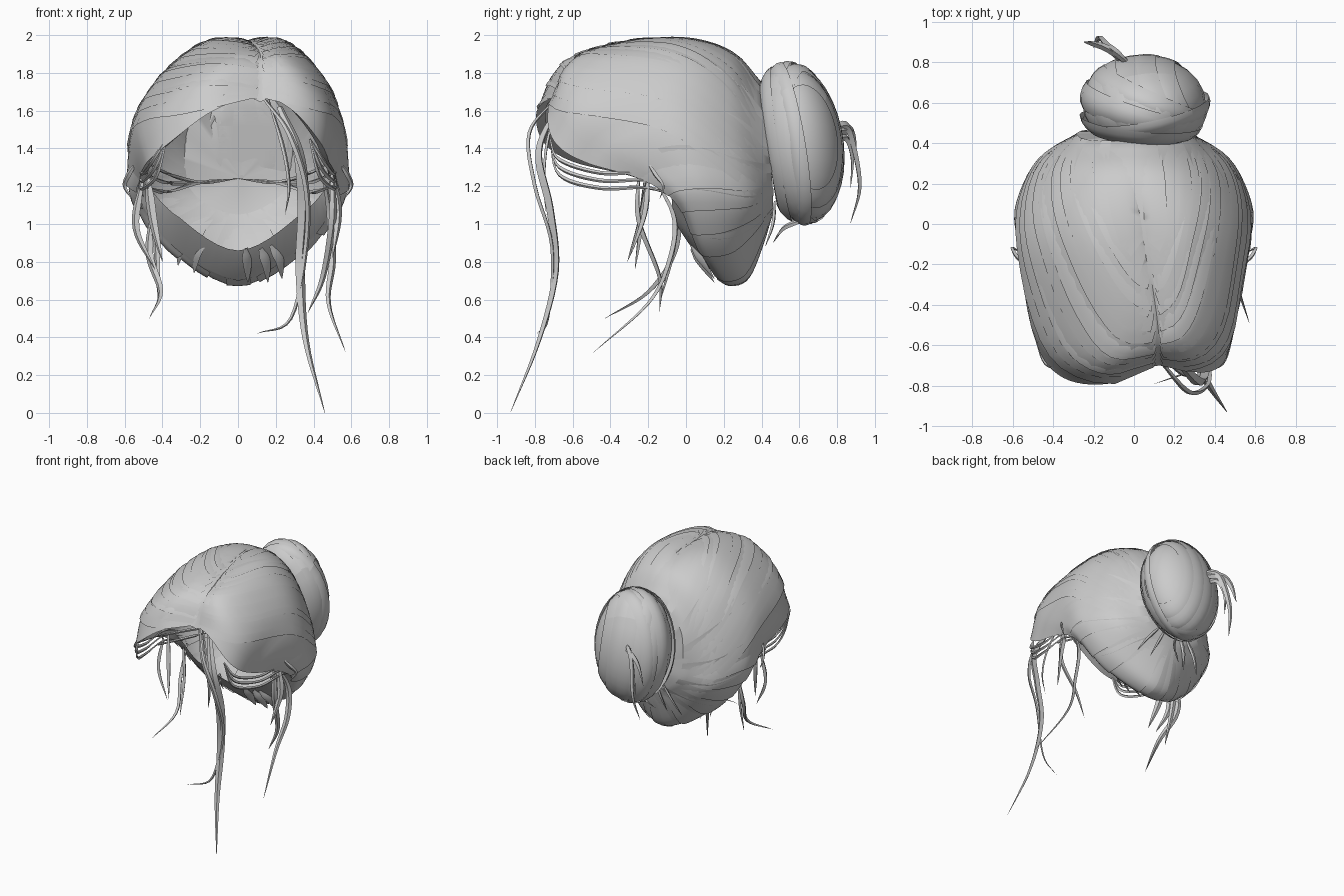
import bpy, math, random
from mathutils import Vector as V

if "Cube" in bpy.data.objects:
    bpy.data.objects.remove(bpy.data.objects["Cube"])

random.seed(4)
mat = bpy.data.materials.new("hair_grey")
mat.diffuse_color = (0.6, 0.6, 0.6, 1)
mat.use_nodes = True
mat.node_tree.nodes["Principled BSDF"].inputs["Base Color"].default_value = mat.diffuse_color


class Part:
    """Collects grids of points into one mesh object."""
    def __init__(self):
        self.v, self.f = [], []

    def grid(self, rows, closed=False):
        b, n = len(self.v), len(rows[0])
        for r in rows:
            self.v += [tuple(p) for p in r]
        for i in range(len(rows) - 1):
            for j in range(n if closed else n - 1):
                k = (j + 1) % n
                self.f.append((b + i*n + j, b + i*n + k, b + (i+1)*n + k, b + (i+1)*n + j))

    def make(self, name, angle=40):
        me = bpy.data.meshes.new(name)
        me.from_pydata(self.v, [], self.f)
        me.validate()
        me.materials.append(mat)
        ob = bpy.data.objects.new(name, me)
        bpy.context.collection.objects.link(ob)
        bpy.ops.object.select_all(action='DESELECT')
        ob.select_set(True)
        bpy.context.view_layer.objects.active = ob
        bpy.ops.object.shade_smooth_by_angle(angle=math.radians(angle))


def spline(pts, t):
    """Catmull-Rom through points, t from 0 to len-1."""
    n = len(pts) - 1
    i = max(0, min(int(math.floor(t)), n - 1))
    t -= i
    b, c = pts[i], pts[i+1]
    a = pts[i-1] if i > 0 else 2*b - c
    d = pts[i+2] if i + 2 <= n else 2*c - b
    return 0.5 * (2*b + (c-a)*t + (2*a - 5*b + 4*c - d)*t*t + (3*b - a - 3*c + d)*t**3)


# Half of the scalp sweep: lines from the hairline back to the gather, top to nape
HALF = [
    [(0, -.70, 1.68), (0, -.56, 1.91), (0, -.12, 1.985), (0, .22, 1.93), (0, .41, 1.74)],
    [(.21, -.79, 1.60), (.22, -.63, 1.84), (.22, -.12, 1.955), (.20, .22, 1.88), (.15, .41, 1.68)],
    [(.39, -.76, 1.44), (.42, -.59, 1.66), (.41, -.10, 1.80), (.35, .22, 1.74), (.25, .42, 1.55)],
    [(.48, -.60, 1.33), (.52, -.44, 1.48), (.535, -.07, 1.59), (.45, .24, 1.52), (.28, .44, 1.42)],
    [(.52, -.25, 1.24), (.56, -.15, 1.30), (.58, .04, 1.34), (.48, .29, 1.30), (.28, .45, 1.30)],
    [(.51, -.05, 1.11), (.55, .01, 1.12), (.54, .15, 1.12), (.44, .34, 1.12), (.25, .46, 1.18)],
    [(.33, .06, .88), (.36, .11, .86), (.34, .24, .88), (.27, .37, .98), (.14, .46, 1.09)],
    [(0, .17, .71), (0, .24, .68), (0, .33, .72), (0, .41, .90), (0, .46, 1.05)],
]
LINES = []
for k in range(14):
    i, s = (k, 1) if k <= 7 else (14 - k, -1)
    LINES.append([V((s*x, y, z)) for x, y, z in HALF[i]])


def scalp(u, v):
    k = math.floor(u)
    q = [spline(LINES[(k + d) % 14], v) for d in (-1, 0, 1, 2)]
    p = spline(q, 1 + u - k)
    d = abs((u + 7) % 14 - 7)                       # distance from the parting
    front = max(0, min(1, (.3 - p.y) / .8))
    p.z -= .035 * math.exp(-6*d) * front            # parting groove
    if 0 < (u % 14) < 4:
        p.y += .06 * front * min(1, d, 4 - d)       # the right fringe sits further back
    p.x += .12 * max(0, 1 - d/3) * front
    return p


def lifted(u, v, h):
    v = max(0, min(4, v))
    p = scalp(u, v)
    n = (scalp(u+.05, v) - scalp(u-.05, v)).cross(scalp(u, min(4, v+.05)) - scalp(u, max(0, v-.05)))
    n.normalize()
    if n.dot(p - V((0, 0, 1.35))) < 0:
        n = -n
    return p + n*h


# Scalp shell with a turned-in hairline and a closed gather
cap = Part()
N = 84
POLE = V((.02, .45, 1.24))
us = [14*j/N for j in range(N)]
fold = []
for u in us:
    p, d = scalp(u, 0), abs((u + 7) % 14 - 7)
    w = max(0, min(1, (d - 4) / 2))
    fold.append(p + V((-.08*p.x, .05*(1-w) - .13*w, .02*(1-w) + .15*w)))
rows = [fold] + [[scalp(u, 4*i/18) for u in us] for i in range(19)]
rows.append([POLE + (p - POLE)*.04 for p in rows[-1]])
cap.grid(rows, True)
cap.make("scalp_hair")

# Overlapping combed locks that leave the parting and sweep round to the gather
locks = Part()
STEP = (-.25, .2, .5, .8, 1)                         # one edge stands proud of the next lock


def lock(path, width, h, side, t1=1.0, n=20):
    rows = []
    for i in range(n + 1):
        t = t1*i/n
        d, v = path(t)
        d2, v2 = path(t + .01)
        a, b = (d2 - d)*.25, (v2 - v)*.45            # direction in rough real units
        m = math.hypot(a, b) or 1
        pd, pv = b/m/.25, -a/m/.45                   # across the lock
        w = width*(1 - .45*t)
        e = math.sin(math.pi*min(1, .3 + .7*i/n))
        rows.append([lifted(side*max(.04, d + pd*w*(c/4 - .5)), v + pv*w*(c/4 - .5),
                            h*(e*(STEP[c] + .25) - .25)) for c in range(5)])
    locks.grid(rows)


def sweep(v0, end):
    return lambda t: (.06 + (end - .06)*t**.75, v0 + (4 - v0)*t**1.2)


for side in (1, -1):
    for k in range(11):                              # broad locks from the parting
        v0 = .1 + k*.2
        lock(sweep(v0, 5.2 - k*.46), random.uniform(.16, .26), random.uniform(.008, .014), side)
    for k in range(5):                               # narrow locks over them
        v0 = random.uniform(.2, 1.8)
        lock(sweep(v0, 5.0 - v0*2), .08, .014, side, random.uniform(.6, .95))
    for k in range(6):                               # nape locks drawn up to the bun
        a = 4.3 + k*.5
        lock(lambda t: (a + .1*t, .02 + 3.98*t), random.uniform(.14, .22), .012, side)
    for k in range(6):                               # inner layer seen from below
        a = .8 + k*1.05
        lock(lambda t: (a + .1*t, 1.4 + 2.6*t), .16, -.014, side)
locks.make("combed_locks", 50)

# Bun: leaning core seated against the head, with wrapped bands
C, R = V((.05, .597, 1.43)), V((.305, .23, .41))


def seat(p):
    """Leans the bun forward at the top and keeps it behind the gather plane."""
    p.y -= (p.z - 1.43)*.11
    p.y = max(p.y, .355 + (1.86 - p.z)*.165)
    return p


bun = Part()
bun.grid([[seat(C + V((R.x*math.sin(a)*math.cos(b), R.y*math.sin(a)*math.sin(b), R.z*math.cos(a))))
           for b in [math.tau*j/24 for j in range(24)]]
          for a in [.02 + (math.pi - .04)*i/14 for i in range(15)]], True)
bun.make("bun_core")
wraps = Part()


def band(axis, off, half, lift):
    a = V(axis).normalized()
    e1 = a.orthogonal().normalized()
    e2 = a.cross(e1)
    rows = []
    for i in range(33):
        t = math.tau*i/32
        r = []
        for c in range(5):
            o = off + half*(c/2 - 1)
            p = math.cos(o)*(e1*math.cos(t) + e2*math.sin(t)) + a*math.sin(o)
            s = 1.0 + lift*(0, .65, .9, 1, .85)[c]
            r.append(seat(C + V((p.x*R.x, p.y*R.y, p.z*R.z))*s))
        rows.append(r)
    wraps.grid(rows)


for axis, off, half, lift in (((.12, 1, .05), -.62, .26, .09), ((.4, 1, .0), -.2, .28, .06),
                              ((-.25, 1, .1), -.3, .2, .075), ((.6, 1, -.1), .15, .2, .05)):
    band(axis, off, half, lift)
for k in range(5):
    band((1, .35, .1), -.64 + k*.32, .21, .03 + .01*(k % 2))
wraps.make("bun_wraps", 50)


def strand(part, pts, w, thick=.65):
    """Tapered lock with a diamond section."""
    pts = [V(p) for p in pts]
    n = 6*(len(pts) - 1)
    rows = []
    for i in range(n + 1):
        t = (len(pts) - 1)*i/n
        p = spline(pts, t)
        d = (spline(pts, min(t + .05, len(pts) - 1)) - spline(pts, max(t - .05, 0))).normalized()
        a = d.cross(V((.45*(1 if p.x > 0 else -1), -.9, .05))).normalized()
        b = d.cross(a)
        s = w/2 * (min(1, .45 + 2*i/n) * (1 - (i/n)**3) + .03)
        rows.append([p + a*s, p + b*s*thick, p - a*s, p - b*s*thick])
    part.grid(rows, True)


# Loose face-framing strands
face = Part()
for pts, w in (
    ([(.22, -.68, 1.62), (.32, -.78, 1.38), (.345, -.72, 1.08), (.33, -.69, .75), (.36, -.78, .38), (.46, -.93, 0)], .07),
    ([(.14, -.69, 1.66), (.27, -.83, 1.48), (.36, -.80, 1.2), (.36, -.71, .88), (.28, -.73, .5), (.1, -.79, .42)], .035),
    ([(.16, -.68, 1.66), (.24, -.74, 1.4), (.27, -.75, 1.2), (.25, -.74, 1.05)], .025),
    ([(.46, -.15, 1.22), (.49, -.06, 1.02), (.5, -.09, .8), (.48, -.2, .58), (.57, -.49, .32)], .045),
    ([(.5, -.25, 1.27), (.5, -.25, 1.02), (.45, -.14, .72), (.37, -.14, .53)], .045),
    ([(.5, -.2, 1.25), (.53, -.22, 1.05), (.5, -.3, .82)], .05),
    ([(-.48, -.2, 1.25), (-.45, -.24, 1.02), (-.40, -.31, .8)], .055),
    ([(-.44, -.02, 1.12), (-.47, -.06, .85), (-.41, -.2, .64), (-.47, -.43, .5)], .045),
    ([(-.51, -.22, 1.22), (-.54, -.24, .98), (-.44, -.27, .76)], .045),
    ([(-.45, -.05, 1.1), (-.43, -.07, .85), (-.42, -.14, .58)], .04),
):
    strand(face, pts, w)
face.make("face_strands")

# Thin wisps under the temples, swept back
temple = Part()
for s in (1, -1):
    for k in range(3):
        z = 1.19 + .04*k
        strand(temple, [(s*.38, -.72, 1.45), (s*(.43 + .01*k), -.67, z + .07), (s*.5, -.45, z),
                        (s*.52, -.2, z), (s*.49, 0, z - .07)], .024)
    strand(temple, [(s*.54, -.2, 1.32), (s*.58, -.16, 1.26), (s*.60, -.12, 1.2), (s*.56, -.14, 1.13)], .03)
    for k in range(3):                               # inner strands running back to the gather
        strand(temple, [(s*.5, -.3, 1.34 - .07*k), (s*.38, .1, 1.27 - .05*k), (s*.2, .34, 1.22), (0, .43, 1.24)], .025)
temple.make("temple_wisps")

# Short tufts at the nape
nape = Part()
for x, z in ((-.3, .88), (-.22, .84), (.05, .79), (.15, .79), (.22, .81)):
    strand(nape, [(x*.8, .03, z + .08), (x, .08, z), (x*1.06, .15, z - .1)], .06, .3)
for x in (-.2, -.1, .15, .25):
    strand(nape, [(x*.6, .47, 1.12), (x, .46, 1.0), (x*1.3, .42, .88)], .03)
nape.make("nape_tufts")

# Bun tail ends
tail = Part()
for pts, w in (
    ([(.0, .76, 1.50), (-.08, .84, 1.52), (-.13, .88, 1.44), (-.17, .92, 1.2), (-.2, .87, 1.0)], .055),
    ([(.02, .76, 1.48), (-.12, .86, 1.5), (-.2, .89, 1.44), (-.25, .90, 1.3)], .055),
    ([(-.02, .76, 1.42), (-.1, .84, 1.46), (-.15, .88, 1.35), (-.16, .87, 1.18)], .04),
    ([(.1, .62, 1.02), (.04, .52, .98), (-.05, .46, .9)], .03),
):
    strand(tail, pts, w)
tail.make("bun_tail")
